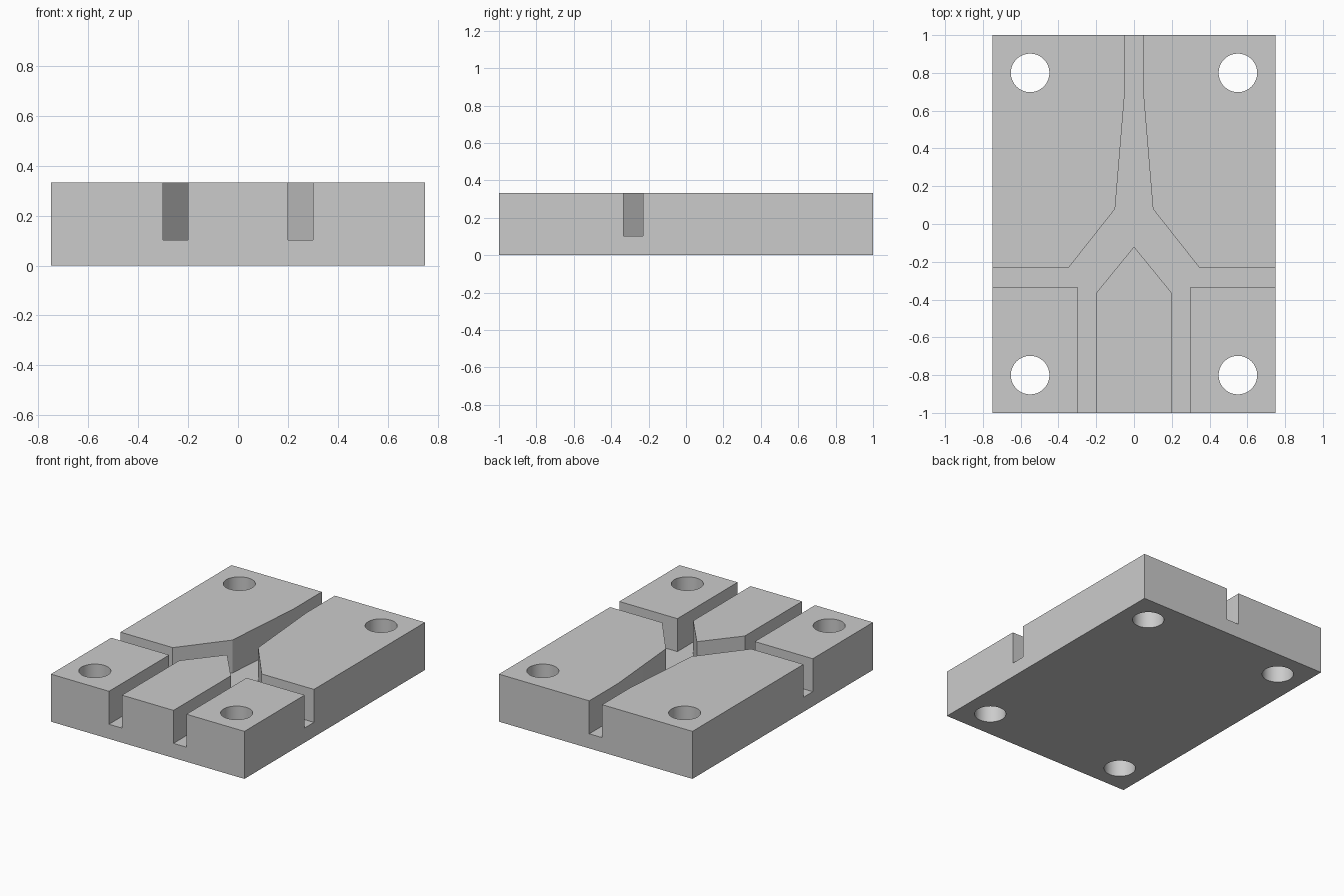
import bpy
import bmesh
from math import radians

WIDTH, LENGTH, HEIGHT = 1.5, 2.0, 0.333
FLOOR = 0.102

cube = bpy.data.objects.get("Cube")
if cube:
    bpy.data.objects.remove(cube, do_unlink=True)

grey = bpy.data.materials.new("light_grey")
grey.use_nodes = True
colour = (0.6, 0.6, 0.6, 1.0)
grey.diffuse_color = colour
grey.node_tree.nodes["Principled BSDF"].inputs["Base Color"].default_value = colour


def prism(name, outline, bottom, top):
    """Extrude a flat outline between two heights."""
    bm = bmesh.new()
    base = bm.faces.new([bm.verts.new((x, y, bottom)) for x, y in outline])
    new = bmesh.ops.extrude_face_region(bm, geom=[base])["geom"]
    verts = [v for v in new if isinstance(v, bmesh.types.BMVert)]
    bmesh.ops.translate(bm, verts=verts, vec=(0, 0, top - bottom))
    bmesh.ops.recalc_face_normals(bm, faces=bm.faces)
    mesh = bpy.data.meshes.new(name)
    bm.to_mesh(mesh)
    bm.free()
    mesh.materials.append(grey)
    obj = bpy.data.objects.new(name, mesh)
    bpy.context.collection.objects.link(obj)
    return obj


def cut(target, cutter):
    """Subtract a helper from the target, then discard the helper."""
    cutter.hide_render = True
    mod = target.modifiers.new("cut", "BOOLEAN")
    mod.operation = "DIFFERENCE"
    mod.solver = "EXACT"
    mod.object = cutter
    bpy.ops.object.select_all(action="DESELECT")
    bpy.context.view_layer.objects.active = target
    target.select_set(True)
    bpy.ops.object.modifier_apply(modifier=mod.name)
    bpy.data.objects.remove(cutter, do_unlink=True)


# Solid block
w, l = WIDTH / 2, LENGTH / 2
block = prism("channel_block", [(-w, -l), (w, -l), (w, l), (-w, l)], 0, HEIGHT)

# Branching channel: left half of the outline, mirrored across x
half = [(0.05, 1.1), (0.05, 0.68), (0.1, 0.08), (0.345, -0.23), (0.9, -0.23),
        (0.9, -0.333), (0.3, -0.333), (0.3, -1.1), (0.2, -1.1), (0.2, -0.365)]
outline = half + [(0, -0.12)] + [(-x, y) for x, y in reversed(half)]
cut(block, prism("channel_cutter", outline, FLOOR, HEIGHT + 0.1))

# Corner mounting holes
for x in (-0.55, 0.55):
    for y in (-0.8, 0.8):
        bpy.ops.mesh.primitive_cylinder_add(vertices=64, radius=0.102, depth=1, location=(x, y, HEIGHT / 2))
        drill = bpy.context.object
        drill.name = "hole_cutter"
        drill.data.materials.append(grey)
        cut(block, drill)

bpy.ops.object.shade_smooth_by_angle(angle=radians(30))
